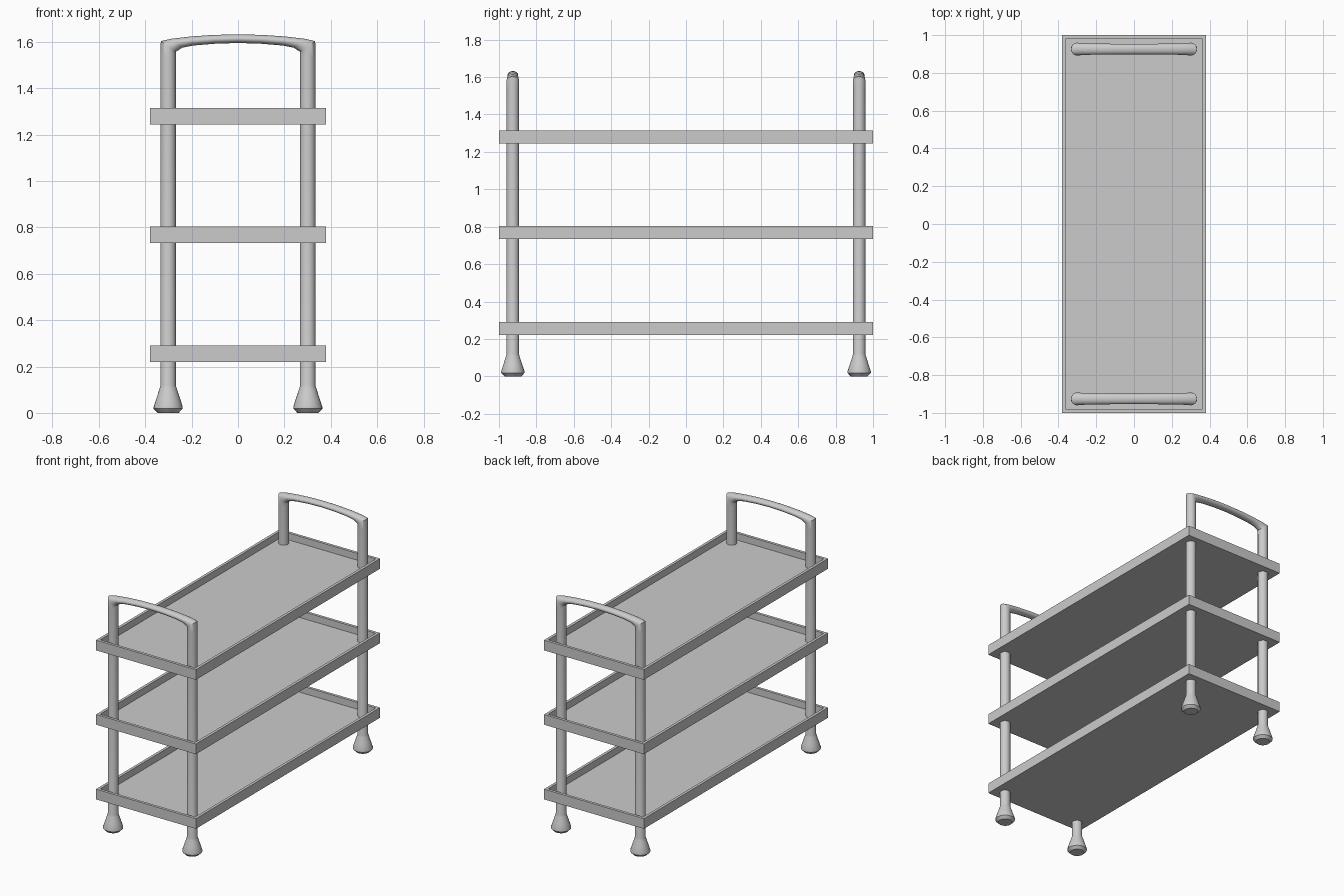
import bpy, bmesh, math
from mathutils import Vector

if "Cube" in bpy.data.objects:
    bpy.data.objects.remove(bpy.data.objects["Cube"])


def finish(bm, name):
    bmesh.ops.recalc_face_normals(bm, faces=bm.faces[:])
    me = bpy.data.meshes.new(name)
    bm.to_mesh(me)
    bm.free()
    ob = bpy.data.objects.new(name, me)
    bpy.context.collection.objects.link(ob)
    return ob


# Tray shelf: box with the top inset and sunk to leave a raised rim
def tray(name, z0, height=0.07, floor=0.023, rim=0.027):
    bm = bmesh.new()
    bmesh.ops.create_cube(bm, size=1)
    for v in bm.verts:
        v.co = (v.co.x * 0.76, v.co.y * 2.0, z0 + (v.co.z + 0.5) * height)
    top = max(bm.faces, key=lambda f: f.calc_center_median().z)
    bmesh.ops.inset_region(bm, faces=[top], thickness=rim)
    ext = bmesh.ops.extrude_discrete_faces(bm, faces=[top])
    for v in ext["faces"][0].verts:
        v.co.z = z0 + floor
    return finish(bm, name)


# End frame: two posts with flared feet joined by an arched, flattened handle.
# Each ring is (outer point xz, inner point xz, half width in y).
def end_frame(name, y, sides=24):
    px, r = 0.301, 0.033
    half = [((-px - w, z), (-px + w, z), w) for w, z in
            [(0.045, 0.0), (0.0625, 0.018), (0.0625, 0.027), (0.05, 0.065),
             (0.036, 0.108), (r, 0.118), (r, 1.535)]]
    half += [((-0.333, 1.603), (-0.268, 1.557), 0.034),
             ((-0.290, 1.613), (-0.240, 1.575), 0.031),
             ((-0.205, 1.623), (-0.195, 1.584), 0.029),
             ((-0.103, 1.630), (-0.098, 1.592), 0.028)]
    mirrored = [((-o[0], o[1]), (-i[0], i[1]), w) for o, i, w in reversed(half)]
    rings = half + [((0, 1.632), (0, 1.595), 0.0275)] + mirrored
    bm = bmesh.new()
    loops = []
    for o, i, w in rings:
        o, i = Vector((o[0], y, o[1])), Vector((i[0], y, i[1]))
        c, u = (o + i) / 2, (o - i) / 2
        loops.append([bm.verts.new(c + u * math.cos(a) + Vector((0, w * math.sin(a), 0)))
                      for a in (2 * math.pi * k / sides for k in range(sides))])
    for a, b in zip(loops, loops[1:]):
        for k in range(sides):
            n = (k + 1) % sides
            bm.faces.new((a[k], a[n], b[n], b[k]))
    bm.faces.new(loops[0])
    bm.faces.new(loops[-1])
    ob = finish(bm, name)
    bpy.ops.object.select_all(action='DESELECT')
    ob.select_set(True)
    bpy.context.view_layer.objects.active = ob
    bpy.ops.object.shade_smooth_by_angle(angle=math.radians(35))
    return ob


for label, z in (("lower", 0.22), ("middle", 0.733), ("upper", 1.244)):
    tray(label + "_tray", z)

end_frame("front_frame", -0.926)
end_frame("back_frame", 0.926)
